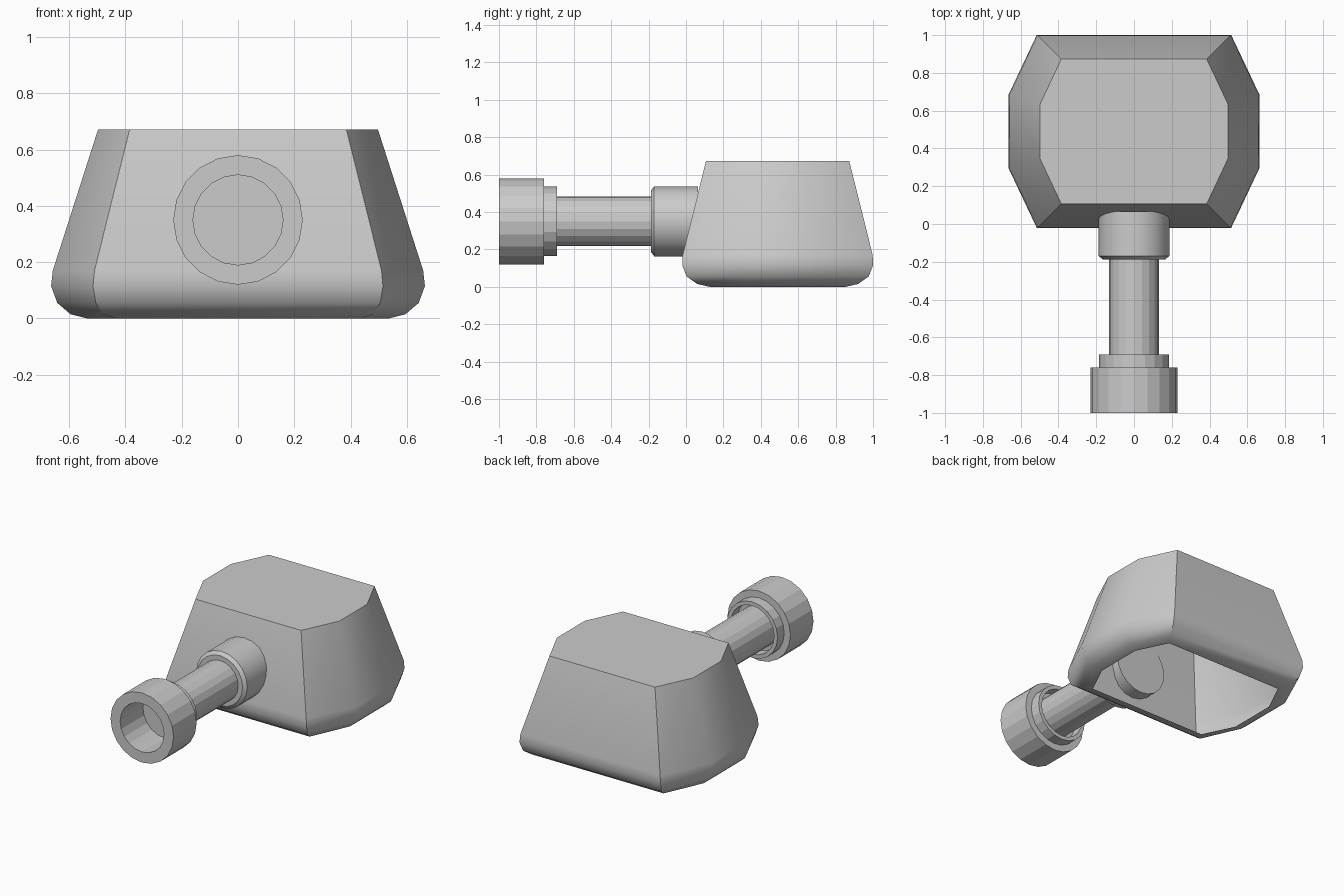
import bpy, bmesh, math

if "Cube" in bpy.data.objects:
    bpy.data.objects.remove(bpy.data.objects["Cube"])

AXIS_Z = 0.35   # height of the pipe axis
MID_Y = 0.49    # middle of the hood in depth


def finish(name, rings, caps=(), closed=False, angle=35):
    """Skin a list of vertex rings into one object."""
    bm = bmesh.new()
    loops = [[bm.verts.new(p) for p in ring] for ring in rings]
    pairs = list(zip(loops, loops[1:]))
    if closed:
        pairs.append((loops[-1], loops[0]))
    n = len(loops[0])
    for a, b in pairs:
        for i in range(n):
            j = (i + 1) % n
            bm.faces.new((a[i], a[j], b[j], b[i]))
    for c in caps:
        bm.faces.new(loops[c])
    bmesh.ops.recalc_face_normals(bm, faces=bm.faces)
    mesh = bpy.data.meshes.new(name)
    bm.to_mesh(mesh)
    bm.free()
    obj = bpy.data.objects.new(name, mesh)
    bpy.context.collection.objects.link(obj)
    bpy.ops.object.select_all(action='DESELECT')
    obj.select_set(True)
    bpy.context.view_layer.objects.active = obj
    bpy.ops.object.shade_smooth_by_angle(angle=math.radians(angle))
    return obj


def octagon(z, corner_x, side_x, side_y, depth):
    quarter = [(side_x, side_y), (corner_x, depth)]
    pts = quarter + [(-x, y) for x, y in reversed(quarter)]
    pts += [(-x, -y) for x, y in pts]
    return [(x, MID_Y + y, z) for x, y in pts]


def turned(name, profile, caps=(), closed=False, sides=20, angle=35):
    """Lathe a (radius, y) profile around the pipe axis."""
    rings = []
    for r, y in profile:
        rings.append([(r * math.sin(k * math.tau / sides), y,
                       AXIS_Z + r * math.cos(k * math.tau / sides))
                      for k in range(sides)])
    return finish(name, rings, caps, closed, angle)


# Hollow hood, open underneath, with a rolled-in lower edge
levels = [
    (0.000, 0.435, 0.535, 0.160, 0.365),
    (0.015, 0.480, 0.595, 0.175, 0.430),
    (0.055, 0.505, 0.642, 0.187, 0.487),
    (0.115, 0.515, 0.664, 0.195, 0.510),
    (0.170, 0.510, 0.658, 0.195, 0.508),
    (0.672, 0.385, 0.497, 0.145, 0.383),
]
finish("hood", [octagon(*lv) for lv in levels], caps=(-1,))

# Collar where the pipe enters the hood
turned("pipe_collar", [(0.133, -0.187), (0.165, -0.187), (0.187, -0.170),
                       (0.187, 0.065)], caps=(-1,))

# Straight pipe
turned("pipe", [(0.133, -0.76), (0.133, -0.18)], angle=15)

# Step ring with a shallow recess around the pipe
turned("step_ring", [(0.160, -0.76), (0.185, -0.76), (0.185, -0.69),
                     (0.160, -0.69)], closed=True, angle=15)

# Open socket with its bore floor
turned("socket", [(0.16, -0.76), (0.23, -0.76), (0.23, -1.0), (0.16, -1.0),
                  (0.16, -0.762)], caps=(0, -1), angle=15)
